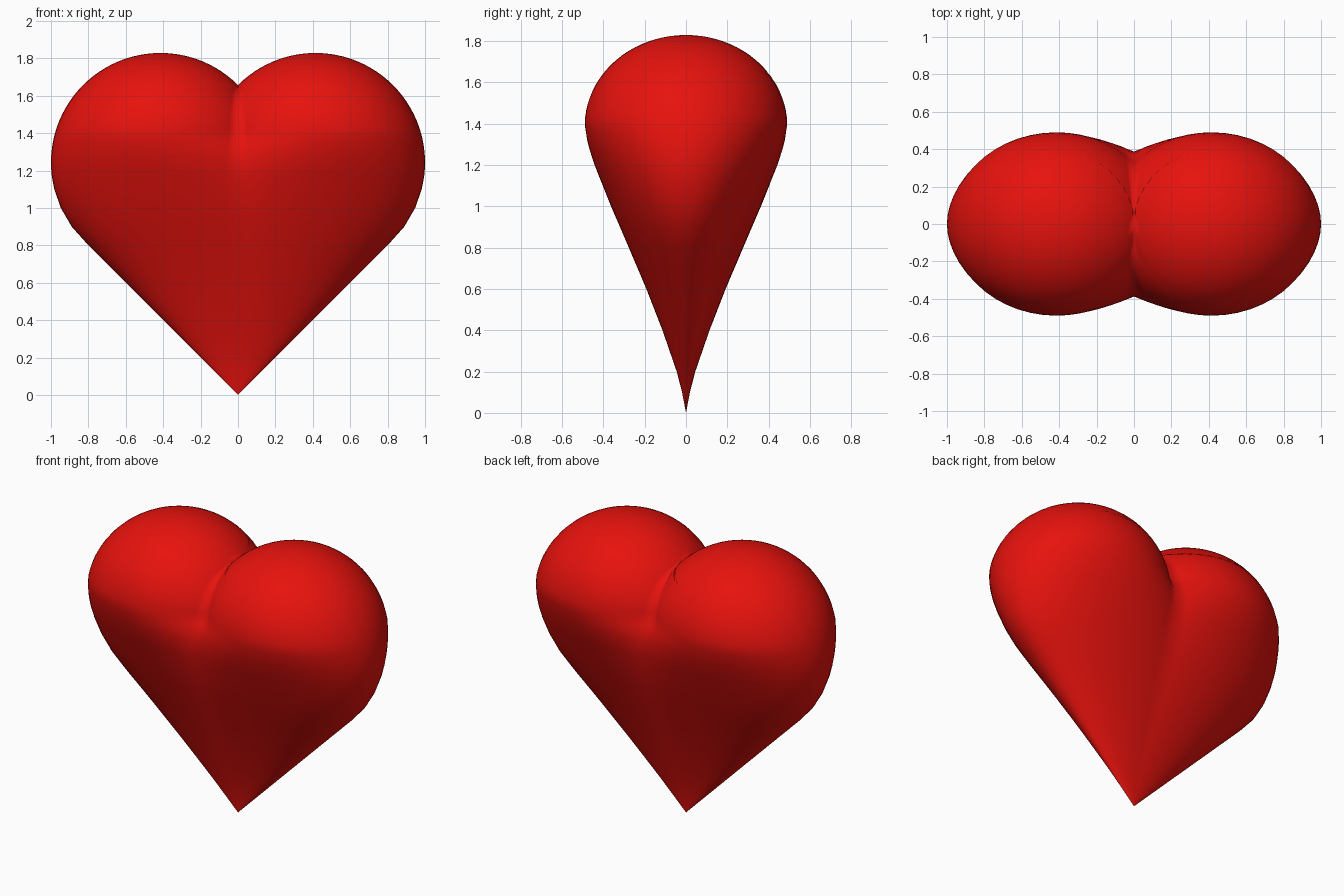
import bpy, bmesh
from math import sqrt, acos, sin, cos, pi

if "Cube" in bpy.data.objects:
    bpy.data.objects.remove(bpy.data.objects["Cube"])

R = 2 - sqrt(2)          # lobe radius seen from the front
C = 1 - R                # lobe centre x
ZC = 3 * C               # lobe centre z
DEPTH = [(0, 0), (.1, .019), (.2, .045), (.4, .114), (.6, .192), (.8, .277), (1.0, .363),
         (1.2, .443), (1.3, .475), (1.39, .49)]
SIDES = 40


def half_depth(z):
    if z >= 1.39:
        return .49 * sqrt(max(0, 1 - ((z - 1.39) / (ZC + R - 1.39)) ** 2))
    for (z0, d0), (z1, d1) in zip(DEPTH, DEPTH[1:]):
        if z <= z1:
            return d0 + (d1 - d0) * (z - z0) / (z1 - z0)


def half_width(z):
    # straight 45 degree sides, then the round lobe
    if z < 2 * C:
        return z
    return C + sqrt(max(0, R * R - (z - ZC) ** 2))


def section(z):
    # elliptical slice of the right lobe, cut off at the middle plane
    m = C * min(1, z / 1.39) ** 1.6
    w = half_width(z) - m
    a = acos(max(-1, -m / w))
    return [(max(0, m + w * cos(a * t)), half_depth(z) * sin(a * t), z)
            for t in (-1 + 2 * i / SIDES for i in range(SIDES + 1))]


levels = [.004, .03] + [.1 * i for i in range(1, 12)]
levels += [ZC + R * sin(pi / 2 * (i / 24)) for i in range(-2, 24)] + [4 * C]
levels = sorted(levels)

# right half of the heart, lofted from tip to top
bm = bmesh.new()
rings = [[bm.verts.new(p) for p in section(z)] for z in levels]
tip = bm.verts.new((0, 0, 0))
top = bm.verts.new((C, 0, ZC + R))
for a, b in zip(rings, rings[1:]):
    for i in range(SIDES):
        bm.faces.new((a[i], a[i + 1], b[i + 1], b[i]))
for i in range(SIDES):
    bm.faces.new((tip, rings[0][i + 1], rings[0][i]))
    bm.faces.new((top, rings[-1][i], rings[-1][i + 1]))
bmesh.ops.remove_doubles(bm, verts=bm.verts, dist=.0003)
bmesh.ops.recalc_face_normals(bm, faces=bm.faces)
for f in bm.faces:
    f.smooth = True
mesh = bpy.data.meshes.new("heart")
bm.to_mesh(mesh)
bm.free()
heart = bpy.data.objects.new("heart", mesh)
bpy.context.collection.objects.link(heart)

# left half
mirror = heart.modifiers.new("mirror", 'MIRROR')
mirror.use_axis[0] = True
mirror.merge_threshold = .0005

red = bpy.data.materials.new("red")
red.diffuse_color = (.8, .006, .004, 1)
red.use_nodes = True
red.node_tree.nodes["Principled BSDF"].inputs["Base Color"].default_value = red.diffuse_color
mesh.materials.append(red)
